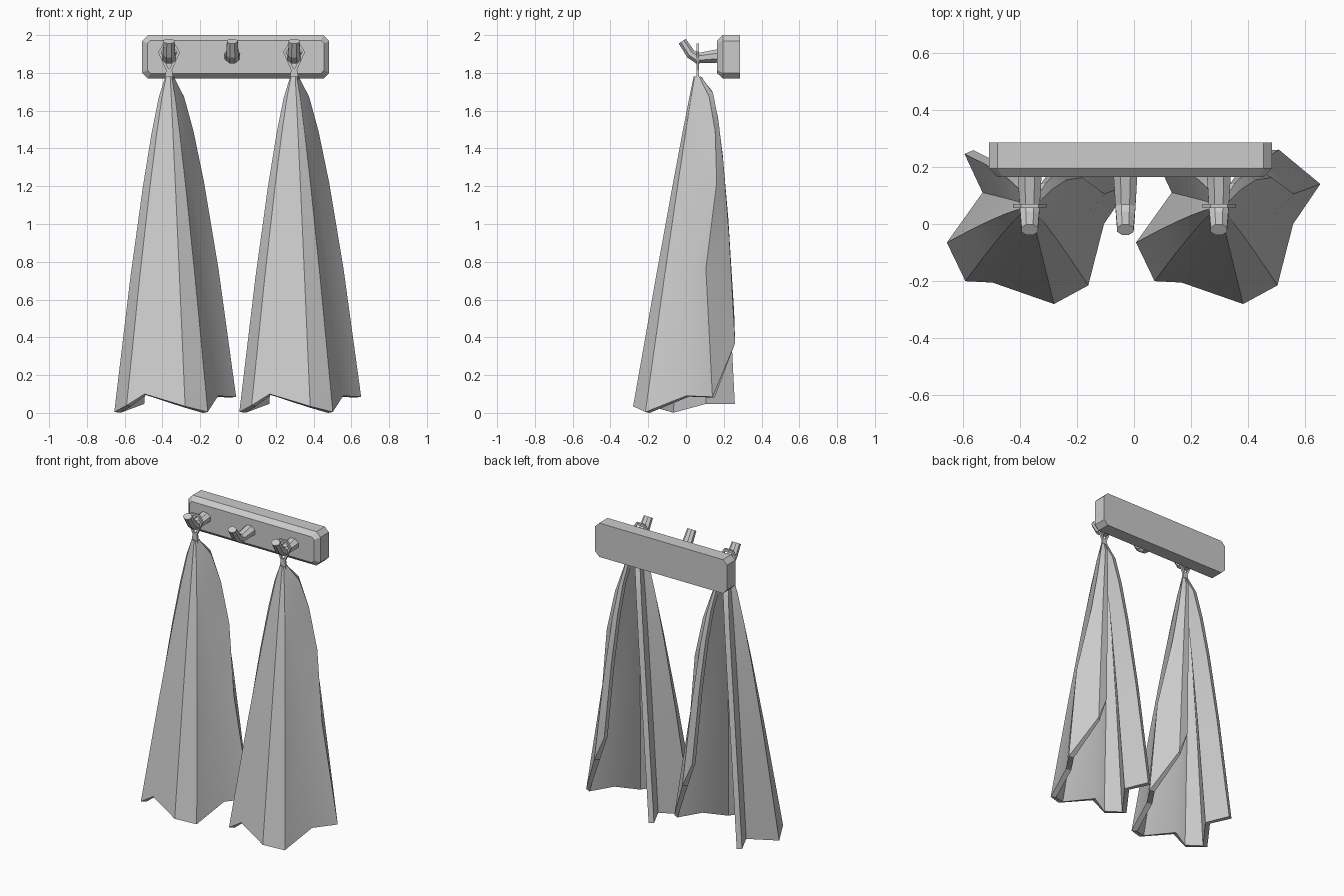
import bpy, bmesh, math
from mathutils import Vector

cube = bpy.data.objects.get("Cube")
if cube:
    bpy.data.objects.remove(cube, do_unlink=True)

grey = bpy.data.materials.new("plain_grey")
grey.use_nodes = True
COLOUR = (0.6, 0.6, 0.6, 1)
grey.diffuse_color = COLOUR
grey.node_tree.nodes["Principled BSDF"].inputs["Base Color"].default_value = COLOUR


def finish(name, bm):
    mesh = bpy.data.meshes.new(name)
    bm.to_mesh(mesh)
    bm.free()
    obj = bpy.data.objects.new(name, mesh)
    bpy.context.collection.objects.link(obj)
    mesh.materials.append(grey)
    return obj


def bridge(bm, rings, closed=True):
    for a, b in zip(rings, rings[1:]):
        n = len(a)
        for i in range(n if closed else n - 1):
            k = (i + 1) % n
            bm.faces.new((b[i], b[k], a[k], a[i]))


# Wall board: octagonal outline with a bevelled front rim
def board():
    def outline(bm, inset, c, y):
        w, h = 0.495 - inset, 0.115 - inset
        pts = [(w, h - c), (w - c, h), (c - w, h), (-w, h - c),
               (-w, c - h), (c - w, -h), (w - c, -h), (w, c - h)]
        return [bm.verts.new((x - 0.012, y, z + 1.885)) for x, z in pts]
    bm = bmesh.new()
    rings = [outline(bm, 0, 0.03, 0.285), outline(bm, 0, 0.03, 0.195),
             outline(bm, 0.028, 0.016, 0.165)]
    bridge(bm, rings)
    bm.faces.new(rings[0])
    bm.faces.new(rings[-1])
    bmesh.ops.recalc_face_normals(bm, faces=bm.faces)
    finish("wall_board", bm)


# Hook: tapering eight-sided peg, bent upwards
def hook(name, cx):
    path = [(0.17, 1.89), (0.06, 1.878), (0.025, 1.9), (-0.02, 1.968)]
    radii = [(0.045, 0.039), (0.038, 0.031), (0.035, 0.028), (0.031, 0.024)]
    tilt = [0, 15, 45, 57]
    bm = bmesh.new()
    rings = []
    for (y, z), (rx, rz), t in zip(path, radii, tilt):
        up = Vector((0, math.sin(math.radians(t)), math.cos(math.radians(t))))
        ring = []
        for k in range(8):
            a = math.tau * (k + 0.5) / 8
            ring.append(bm.verts.new(Vector((cx + rx * math.cos(a), y, z)) + up * rz * math.sin(a)))
        rings.append(ring)
    bridge(bm, rings)
    bm.faces.new(rings[0])
    bm.faces.new(rings[-1])
    bmesh.ops.recalc_face_normals(bm, faces=bm.faces)
    finish(name, bm)


# Hanging loop: flat diamond ring ending in a neck
def hanging_loop(name, cx):
    outer = [(0.03, 1.955), (0.058, 1.91), (0.016, 1.815), (0.024, 1.765)]
    inner = [(0.022, 1.94), (0.042, 1.91), (0.008, 1.832), (0.004, 1.825)]
    bm = bmesh.new()
    rings = []
    for half, y in ((outer, 0.056), (inner, 0.056), (inner, 0.07), (outer, 0.07)):
        pts = half + [(-x, z) for x, z in reversed(half)]
        rings.append([bm.verts.new((cx + x, y, z)) for x, z in pts])
    bridge(bm, rings + rings[:1])
    bmesh.ops.recalc_face_normals(bm, faces=bm.faces)
    finish(name, bm)


# Towel: pleated sheet gathered at the top, open at the back.
# Each fold: hem offset x, y from the gather, hem height, flare in x and y, sway in y
FOLDS = [
    (-0.228, 0.18, 0.05, 0.78, 0.45, 0),
    (-0.165, 0.045, 0.05, 0.8, 0.7, 0),
    (-0.29, -0.13, 0.005, 0.74, 0.92, 0),
    (-0.225, -0.265, 0.04, 0.82, 0.95, 0),
    (-0.13, -0.27, 0.1, 0.85, 0.95, 0),
    (0.085, -0.345, 0.035, 0.95, 0.95, 0),
    (0.205, -0.28, 0.005, 0.85, 0.95, 0),
    (0.26, -0.065, 0.09, 0.75, 0.8, 0),
    (0.355, 0.075, 0.085, 0.65, 0.25, 0.045),
    (0.21, 0.195, 0.37, 0.55, 0.37, 0),
    (0.14, 0.19, 0.53, 0.55, 0.38, 0),
]
LEVELS = [0, 0.063, 0.17, 0.33, 0.6, 1]


def towel(name, cx):
    bm = bmesh.new()
    rows = []
    for s in LEVELS:
        row = []
        for x, y, hem, px, py, sway in FOLDS:
            fx, fy = (0.07 + 0.93 * s ** p for p in (px, py))
            py = 0.065 + y * fy + sway * math.sin(math.tau * s)
            row.append(bm.verts.new((cx + x * fx, py, 1.78 + (hem - 1.78) * s)))
        rows.append(row)
    bridge(bm, rows, closed=False)
    obj = finish(name, bm)
    solid = obj.modifiers.new("cloth_thickness", "SOLIDIFY")
    solid.thickness = 0.034
    solid.offset = -1
    # Thicken first so the hem keeps crisp edges
    bpy.ops.object.select_all(action="DESELECT")
    obj.select_set(True)
    bpy.context.view_layer.objects.active = obj
    bpy.ops.object.modifier_apply(modifier=solid.name)
    bpy.ops.object.shade_smooth_by_angle(angle=math.radians(25))


board()
for side, x in (("right", -0.365), ("middle", -0.03), ("left", 0.297)):
    hook(side + "_hook", x)
    if side != "middle":
        hanging_loop(side + "_hanging_loop", x)
        towel(side + "_towel", x)
